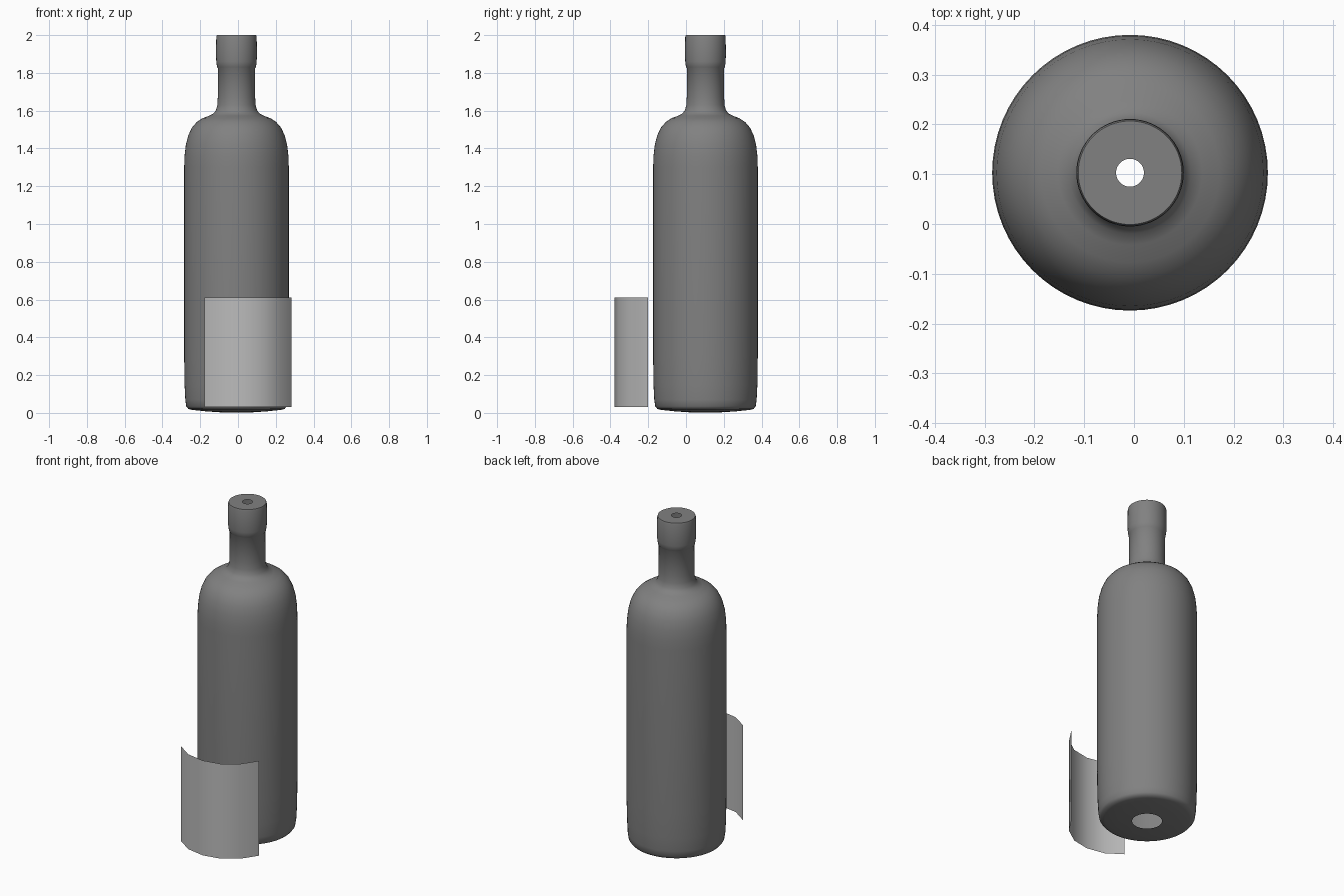
import bpy, bmesh, math

cube = bpy.data.objects.get("Cube")
if cube:
    bpy.data.objects.remove(cube, do_unlink=True)


def material(name, value):
    mat = bpy.data.materials.new(name)
    mat.use_nodes = True
    color = (value, value, value, 1)
    mat.diffuse_color = color
    mat.node_tree.nodes["Principled BSDF"].inputs["Base Color"].default_value = color
    return mat


def finish(name, bm, mat, angle):
    mesh = bpy.data.meshes.new(name)
    bm.to_mesh(mesh)
    bm.free()
    obj = bpy.data.objects.new(name, mesh)
    bpy.context.collection.objects.link(obj)
    mesh.materials.append(mat)
    bpy.ops.object.select_all(action='DESELECT')
    obj.select_set(True)
    bpy.context.view_layer.objects.active = obj
    bpy.ops.object.shade_smooth_by_angle(angle=math.radians(angle))
    return obj


def lathe(name, profile, center, mat, sides=64):
    """Open surface of revolution from (radius, height) pairs, bottom to top."""
    bm = bmesh.new()
    rings = []
    for r, z in profile:
        rings.append([bm.verts.new((center[0] + r * math.cos(math.tau * i / sides),
                                    center[1] + r * math.sin(math.tau * i / sides), z))
                      for i in range(sides)])
    for low, high in zip(rings, rings[1:]):
        for i in range(sides):
            j = (i + 1) % sides
            bm.faces.new((low[i], low[j], high[j], high[i]))
    return finish(name, bm, mat, 40)


glass = material("dark grey glass", 0.22)
paper = material("light grey paper", 0.5)

# Bottle: slightly bulging base with a hole, body, shoulder, neck, lip, small mouth
profile = [
    (0.083, 0.003), (0.16, 0.008), (0.235, 0.016), (0.255, 0.021), (0.266, 0.035),
    (0.271, 0.07), (0.275, 0.15), (0.277, 0.3), (0.277, 1.3), (0.275, 1.36),
    (0.268, 1.42), (0.255, 1.47), (0.236, 1.51), (0.21, 1.54), (0.18, 1.56),
    (0.145, 1.573), (0.122, 1.585), (0.109, 1.602), (0.101, 1.63), (0.099, 1.67),
    (0.099, 1.825), (0.103, 1.83), (0.107, 1.86), (0.108, 1.9), (0.107, 1.99),
    (0.104, 2.0), (0.028, 2.0)]
lathe("bottle", profile, (-0.008, 0.103), glass)

# Label: thin curved sheet standing off the front of the bottle
path = [(-0.178, -0.295), (-0.087, -0.357), (0.024, -0.378),
        (0.132, -0.357), (0.222, -0.295), (0.284, -0.202)]
bm = bmesh.new()
columns = [[bm.verts.new((x, y, z)) for z in (0.03, 0.61)] for x, y in path]
for a, b in zip(columns, columns[1:]):
    bm.faces.new((a[0], b[0], b[1], a[1]))
finish("label", bm, paper, 40)
